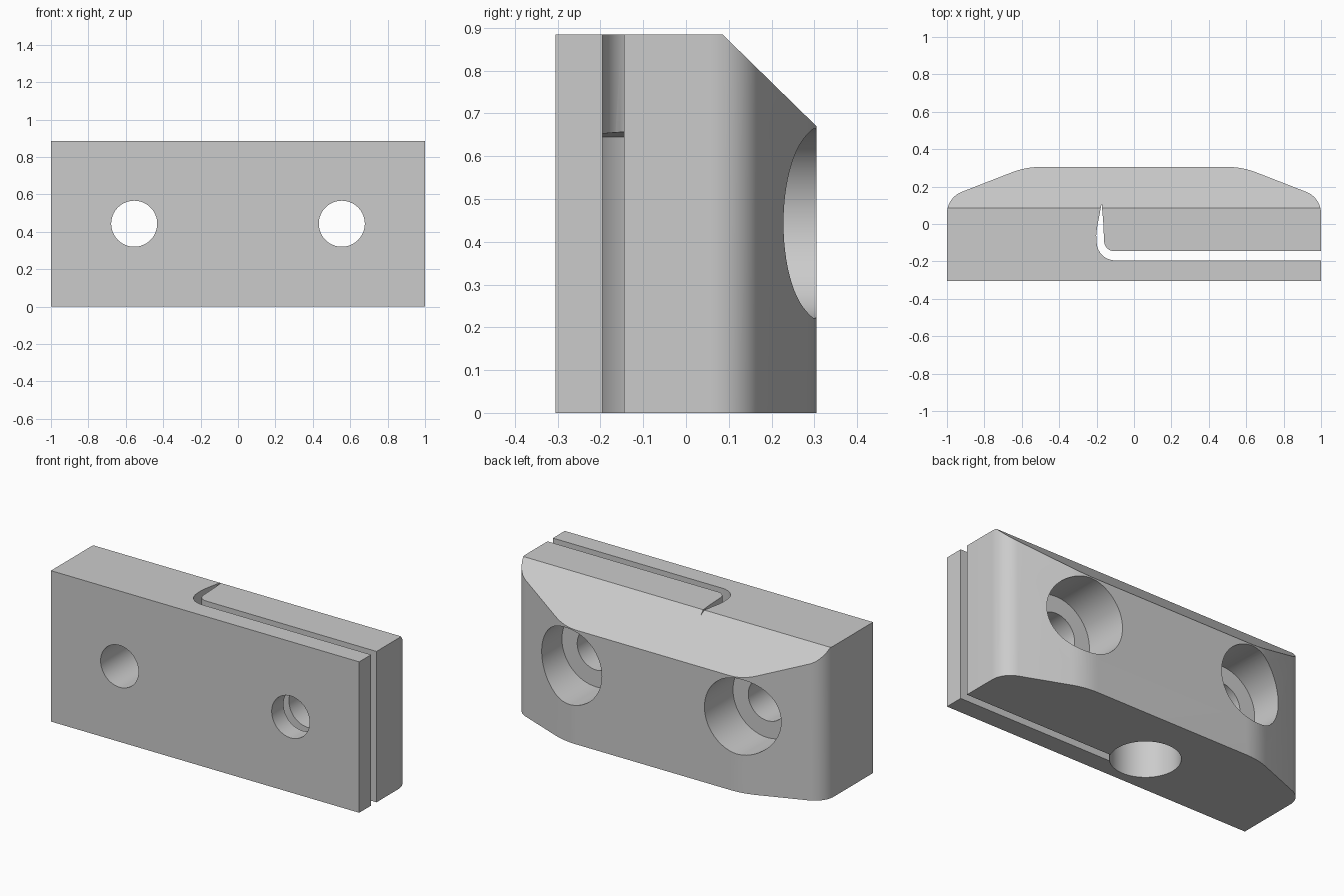
import bpy
import bmesh
from math import radians
from mathutils import Vector, Matrix

cube = bpy.data.objects.get("Cube")
if cube:
    bpy.data.objects.remove(cube, do_unlink=True)

HEIGHT = 0.885
HALF_DEPTH = 0.305

grey = bpy.data.materials.new("light_grey")
grey.use_nodes = True
grey.diffuse_color = (0.6, 0.6, 0.6, 1)
grey.node_tree.nodes["Principled BSDF"].inputs["Base Color"].default_value = (0.6, 0.6, 0.6, 1)


def add_object(name, bm):
    bmesh.ops.recalc_face_normals(bm, faces=bm.faces)
    mesh = bpy.data.meshes.new(name)
    bm.to_mesh(mesh)
    bm.free()
    mesh.materials.append(grey)
    obj = bpy.data.objects.new(name, mesh)
    bpy.context.collection.objects.link(obj)
    return obj


def prism(name, points, low, high):
    """Extrude a plan outline from z = low to z = high."""
    bm = bmesh.new()
    face = bm.faces.new([bm.verts.new((x, y, low)) for x, y in points])
    side = bmesh.ops.extrude_face_region(bm, geom=[face])["geom"]
    verts = [v for v in side if isinstance(v, bmesh.types.BMVert)]
    bmesh.ops.translate(bm, verts=verts, vec=(0, 0, high - low))
    return add_object(name, bm)


def fillet(before, corner, after, tangent, steps):
    """Round a corner with a curve starting at the tangent length."""
    before, corner, after = Vector(before), Vector(corner), Vector(after)
    a = (before - corner).normalized()
    b = (after - corner).normalized()
    half = a.angle(b) / 2
    from math import cos, tan, sin
    radius = tangent * tan(half)
    mid = (a + b).normalized()
    centre = corner + mid * (tangent / cos(half))
    sweep = radians(90) - half
    cross = (a - mid * a.dot(mid)).normalized()
    angles = [sweep * (1 - 2 * i / steps) for i in range(steps + 1)]
    return [tuple(centre + (cross * sin(t) - mid * cos(t)) * radius) for t in angles]


def cylinder(name, radius, start, end, axis):
    """Cylinder along y or z between two positions, starting at the origin line."""
    bm = bmesh.new()
    bmesh.ops.create_cone(bm, cap_ends=True, segments=64, radius1=radius,
                          radius2=radius, depth=end - start)
    if axis == "y":
        bmesh.ops.rotate(bm, verts=bm.verts, matrix=Matrix.Rotation(radians(90), 3, "X"))
    offset = (start + end) / 2
    move = (0, offset, 0) if axis == "y" else (0, 0, offset)
    bmesh.ops.translate(bm, verts=bm.verts, vec=move)
    return add_object(name, bm)


def cut(target, cutter):
    cutter.hide_render = True
    mod = target.modifiers.new("cut", "BOOLEAN")
    mod.operation = "DIFFERENCE"
    mod.solver = "EXACT"
    mod.object = cutter
    bpy.context.view_layer.objects.active = target
    bpy.ops.object.modifier_apply(modifier=mod.name)
    bpy.data.objects.remove(cutter, do_unlink=True)


# Body: plan outline with rounded, tapered back corners
front, side, back = (1, -HALF_DEPTH), (1, 0.141), (0.579, HALF_DEPTH)
half = [front]
half += fillet(front, side, back, 0.085, 12)
half += fillet(side, back, (0, HALF_DEPTH), 0.08, 8)
outline = half + [(-x, y) for x, y in reversed(half)]
body = prism("clamp_block", outline, 0, HEIGHT)

# Sloped cut along the top back edge
bm = bmesh.new()
bm.from_mesh(body.data)
bmesh.ops.bisect_plane(bm, geom=bm.verts[:] + bm.edges[:] + bm.faces[:],
                       plane_co=(0, 0.085, HEIGHT), plane_no=(0, 0.215, 0.22),
                       clear_outer=True)
bmesh.ops.holes_fill(bm, edges=[e for e in bm.edges if e.is_boundary])
bmesh.ops.recalc_face_normals(bm, faces=bm.faces)
bm.to_mesh(body.data)
bm.free()

# Long slot ending in a curved, pointed hook
tip = (-0.173, 0.11)
outer = fillet((1, -0.195), (-0.2, -0.195), (-0.2, 0), 0.1, 8)
outer += [(-0.202, -0.06), (-0.198, -0.02)]
inner = fillet((-0.163, 0), (-0.158, -0.145), (1, -0.145), 0.052, 8)
slot = [(1.1, -0.195)] + outer + [tip, (-0.165, 0.02)] + inner + [(1.1, -0.145)]
cut(body, prism("slot_cutter", slot, -0.1, 1))

# Round blind hole in the underside with a shallow conical end
hole = cylinder("underside_hole_cutter", 0.185, -0.1, 0.645, "z")
bm = bmesh.new()
bm.from_mesh(hole.data)
cap = max(bm.faces, key=lambda f: f.calc_center_median().z)
centre = bmesh.ops.poke(bm, faces=[cap])["verts"][0]
centre.co.z += 0.025
bm.to_mesh(hole.data)
bm.free()
hole.data.transform(Matrix.Translation((-0.131, -0.065, 0)))
cut(body, hole)

# Two bolt holes with wide counterbores from the back
for x in (-0.555, 0.555):
    for radius, start in ((0.123, -0.5), (0.222, 0.04)):
        bore = cylinder("bolt_hole_cutter", radius, start, 0.5, "y")
        bore.data.transform(Matrix.Translation((x, 0, 0.443)))
        cut(body, bore)

# Smooth curved walls, sharp edges kept
bpy.ops.object.select_all(action="DESELECT")
body.select_set(True)
bpy.context.view_layer.objects.active = body
bpy.ops.object.shade_smooth_by_angle(angle=radians(20))
